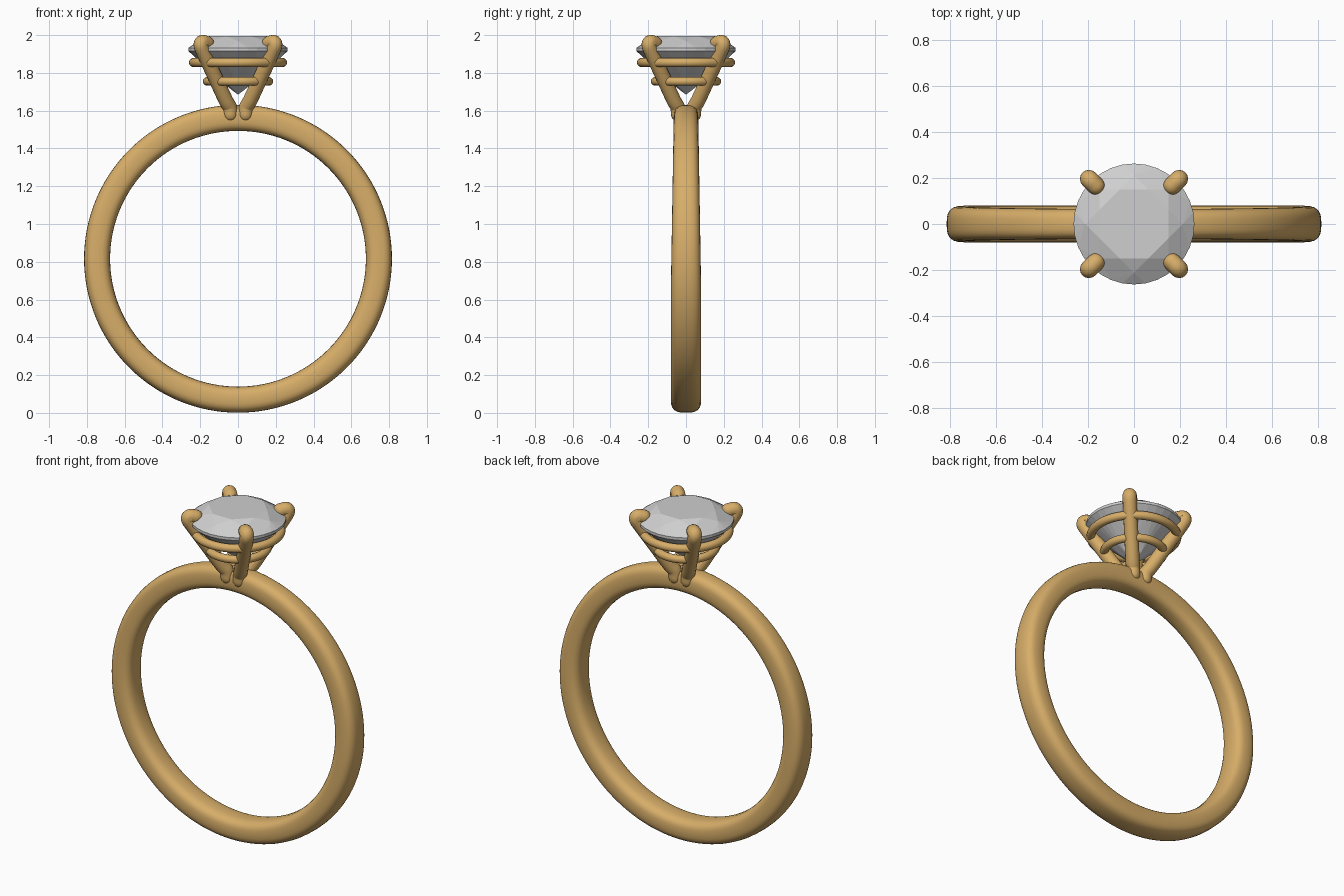
import bpy, bmesh, math
from mathutils import Vector

cube = bpy.data.objects.get("Cube")
if cube:
    bpy.data.objects.remove(cube)


def material(name, rgb):
    m = bpy.data.materials.new(name)
    m.use_nodes = True
    m.diffuse_color = (*rgb, 1)
    m.node_tree.nodes["Principled BSDF"].inputs["Base Color"].default_value = (*rgb, 1)
    return m


gold = material("gold", (0.68, 0.42, 0.14))
stone = material("pale_stone", (0.62, 0.62, 0.62))


def finish(name, bm, mat, smooth=True):
    bmesh.ops.recalc_face_normals(bm, faces=bm.faces)
    mesh = bpy.data.meshes.new(name)
    bm.to_mesh(mesh)
    bm.free()
    mesh.materials.append(mat)
    for p in mesh.polygons:
        p.use_smooth = smooth
    obj = bpy.data.objects.new(name, mesh)
    bpy.context.collection.objects.link(obj)
    return obj


def skin(bm, loops, closed):
    """Join successive vertex loops with quads."""
    n = len(loops[0])
    for i in range(len(loops) if closed else len(loops) - 1):
        a, b = loops[i], loops[(i + 1) % len(loops)]
        for j in range(n):
            k = (j + 1) % n
            bm.faces.new((a[j], a[k], b[k], b[j]))


def polar(r, angle, z):
    return Vector((r * math.cos(angle), r * math.sin(angle), z))


# Band: a rounded-rectangle section swept in a circle, narrower towards the top
def make_band(centre_z=0.816, radius=0.746, half_thick=0.069, steps=128, sides=28):
    bm = bmesh.new()
    loops = []
    for i in range(steps):
        a = math.tau * i / steps
        width = 0.08 - 0.015 * max(0, (math.sin(a) + 0.2) / 1.2)
        loop = []
        for j in range(sides):
            t = math.tau * j / sides
            c, s = math.cos(t), math.sin(t)
            r = radius + half_thick * math.copysign(abs(c) ** 0.7, c)
            y = width * math.copysign(abs(s) ** 0.7, s)
            loop.append(bm.verts.new((r * math.cos(a), y, centre_z + r * math.sin(a))))
        loops.append(loop)
    skin(bm, loops, True)
    finish("band", bm, gold)


# Rails: two round wires that tie the prongs together
def make_rail(name, radius, z, wire, steps=64, sides=14):
    bm = bmesh.new()
    loops = []
    for i in range(steps):
        a = math.tau * i / steps
        ring = [math.tau * j / sides for j in range(sides)]
        loops.append([bm.verts.new(polar(radius + wire * math.cos(t), a, z + wire * math.sin(t)))
                      for t in ring])
    skin(bm, loops, True)
    finish(name, bm, gold)


# Prongs: round-ended wires, path given as (distance from axis, height)
PRONG = [(0.057, 1.58), (0.064, 1.62), (0.095, 1.66), (0.18, 1.79),
         (0.255, 1.905), (0.277, 1.945), (0.268, 1.962), (0.235, 1.957)]


def spline(points, n=5):
    pts = [Vector(p) for p in points]
    pts = [2 * pts[0] - pts[1]] + pts + [2 * pts[-1] - pts[-2]]
    out = []
    for p, q, r, s in zip(pts, pts[1:], pts[2:], pts[3:]):
        for i in range(n):
            t = i / n
            out.append(0.5 * (2 * q + (r - p) * t + (2 * p - 5 * q + 4 * r - s) * t ** 2
                              + (3 * q - p - 3 * r + s) * t ** 3))
    return out + [pts[-2]]


def make_prong(name, angle, wire=0.039, sides=16, cap=5):
    path = spline(PRONG)
    start = (path[0] - path[1]).normalized()
    end = (path[-1] - path[-2]).normalized()
    # each station: centre, tangent, radius; hemispheres close both ends
    stations = []
    for k in range(cap, 0, -1):
        b = 1.5 * k / cap
        stations.append((path[0] + start * wire * math.sin(b), -start, wire * math.cos(b)))
    for i, p in enumerate(path):
        tangent = path[min(i + 1, len(path) - 1)] - path[max(i - 1, 0)]
        stations.append((p, tangent.normalized(), wire))
    for k in range(1, cap + 1):
        b = 1.5 * k / cap
        stations.append((path[-1] + end * wire * math.sin(b), end, wire * math.cos(b)))
    bm = bmesh.new()
    across = Vector((-math.sin(angle), math.cos(angle), 0))
    loops = []
    for c, t, r in stations:
        loop = []
        for j in range(sides):
            u = math.tau * j / sides
            flat = c + Vector((-t.y, t.x)) * r * math.cos(u)
            loop.append(bm.verts.new(polar(flat.x, angle, flat.y) + across * r * math.sin(u)))
        loops.append(loop)
    skin(bm, loops, False)
    bm.faces.new(loops[0])
    bm.faces.new(loops[-1])
    finish(name, bm, gold)


# Gem: round brilliant with table, star, kite, girdle and pavilion facets
def make_gem():
    bm = bmesh.new()
    step = math.tau / 8

    def loop(count, r, z, offset=0.0):
        return [bm.verts.new(polar(r, (i + offset) * math.tau / count, z)) for i in range(count)]

    table = loop(8, 0.163, 1.995, 0.5)
    tips = loop(8, 0.213, 1.968)
    upper = loop(32, 0.263, 1.932)
    lower = loop(32, 0.263, 1.916)
    mids = loop(8, 0.07, 1.738)
    culet = bm.verts.new((0, 0, 1.685))
    bm.faces.new(table)
    skin(bm, [upper, lower], False)
    for i in range(8):
        n = (i + 1) % 8
        g = [(4 * i + k) % 32 for k in range(5)]
        bm.faces.new((table[i - 1], tips[i], table[i]))
        bm.faces.new((table[i], tips[i], upper[g[2]], tips[n]))
        bm.faces.new((mids[i], culet, mids[n], lower[g[2]]))
        for ring, inner in ((upper, tips), (lower, mids)):
            for k in range(4):
                hub = inner[i] if k < 2 else inner[n]
                bm.faces.new((hub, ring[g[k]], ring[g[k + 1]]))
    finish("gem", bm, stone, smooth=False)


make_band()
make_rail("upper_rail", 0.236, 1.855, 0.024)
make_rail("lower_rail", 0.163, 1.755, 0.023)
for i, side in enumerate(("back_left", "back_right", "front_right", "front_left")):
    make_prong(side + "_prong", math.pi / 4 + i * math.pi / 2)
make_gem()
